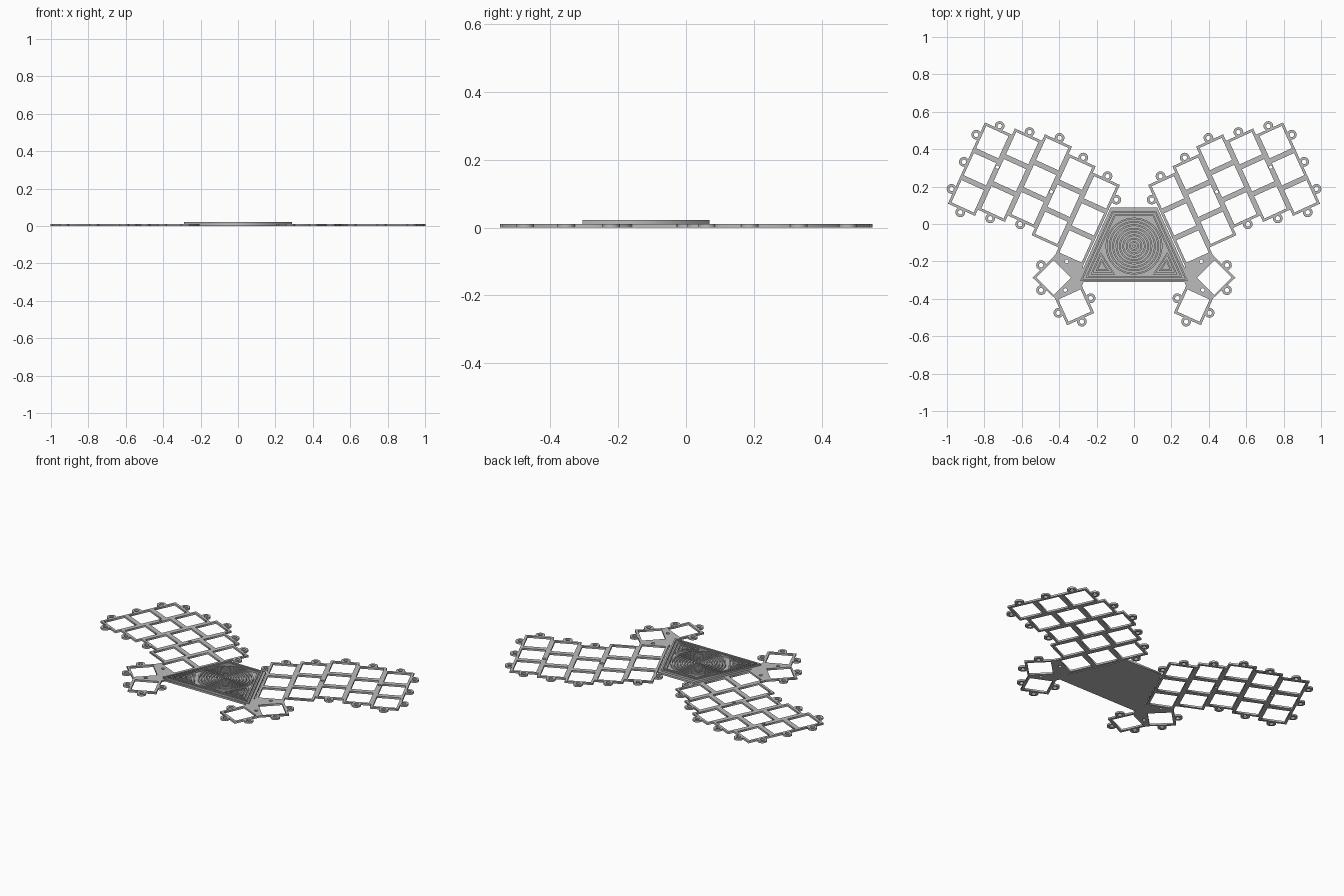
import bpy
from math import cos, sin, pi, radians
from mathutils import Vector, Matrix

if "Cube" in bpy.data.objects:
    bpy.data.objects.remove(bpy.data.objects["Cube"])

grey = bpy.data.materials.new("plain grey")
grey.use_nodes = True
grey.diffuse_color = (0.5, 0.5, 0.5, 1)
grey.node_tree.nodes["Principled BSDF"].inputs["Base Color"].default_value = (0.5, 0.5, 0.5, 1)

THICK = 0.011      # plate thickness, also the height of the ridges
CELL = 0.159       # one key cell
HOLE = 0.131       # square opening in a cell
TILT = radians(24.5)


def circle(c, r, n=24):
    return [Vector((c[0] + r * cos(2 * pi * i / n), c[1] + r * sin(2 * pi * i / n))) for i in range(n)]


def square(c, size, angle):
    rot = Matrix.Rotation(angle, 2)
    h = size / 2
    return [Vector(c) + rot @ Vector(p) for p in ((-h, -h), (h, -h), (h, h), (-h, h))]


def plate(name, loops, z=0.0, mirror=True):
    """Extruded flat shape; nested loops become holes."""
    cu = bpy.data.curves.new(name, 'CURVE')
    cu.dimensions = '2D'
    cu.fill_mode = 'BOTH'
    cu.extrude = THICK / 2
    for loop in loops:
        sp = cu.splines.new('POLY')
        sp.points.add(len(loop) - 1)
        for pt, p in zip(sp.points, loop):
            pt.co = (p[0], p[1], 0, 1)
        sp.use_cyclic_u = True
    tmp = bpy.data.objects.new(name + "_outline", cu)
    bpy.context.collection.objects.link(tmp)
    bpy.context.view_layer.update()
    me = bpy.data.meshes.new_from_object(tmp.evaluated_get(bpy.context.evaluated_depsgraph_get()))
    bpy.data.objects.remove(tmp)
    me.name = name
    me.materials.clear()
    me.materials.append(grey)
    ob = bpy.data.objects.new(name, me)
    bpy.context.collection.objects.link(ob)
    ob.location.z = z + THICK / 2
    if mirror:
        ob.modifiers.new("mirror", 'MIRROR')
    return ob


def tabs(name, centres):
    for i, c in enumerate(centres):
        plate(f"{name}_{i + 1}", [circle(c, 0.026), circle(c, 0.012)])


# Finger grid: u runs inward across columns, v runs down a column
ORIGIN = Vector((0.797, 0.543))
U = Vector((-cos(TILT), -sin(TILT)))
V = Vector((sin(TILT), -cos(TILT)))
STAGGER = [0, -0.037, -0.075, -0.032, 0.005]


def grid(u, v):
    return ORIGIN + U * u + V * v


top, bottom, holes, rim = [], [], [], []
OUT = 0.015
for i, s in enumerate(STAGGER):
    u0, u1, mid = i * CELL, (i + 1) * CELL, (i + 0.5) * CELL
    top += [grid(u0, s), grid(u1, s)]
    bottom += [grid(u0, s + 3 * CELL), grid(u1, s + 3 * CELL)]
    holes += [square(grid(mid, s + (r + 0.5) * CELL), HOLE, TILT) for r in range(3)]
    rim.append(grid(mid, s - OUT))
    if i < 3:
        rim.append(grid(mid, s + 3 * CELL + OUT))
rim += [grid(-OUT, (r + 0.5) * CELL) for r in range(3)]
rim.append(grid(5 * CELL + OUT, STAGGER[4] + CELL / 2))
screws = [circle(grid(k * CELL, 0.19), 0.009, 12) for k in (1, 3)]
plate("finger_key_grid", [top + bottom[::-1]] + holes + screws)
tabs("finger_tab", rim)

# Thumb cluster: two turned cells and the web joining them to the body
A, B = Vector((0.43, -0.287)), Vector((0.318, -0.436))
sq_a, sq_b = square(A, CELL, pi / 4), square(B, CELL, -TILT)
web = [bottom[-1], bottom[-2], sq_a[2], sq_a[1], sq_b[2],
       sq_b[1], sq_b[0], sq_b[3], Vector((0.27, -0.31))]
plate("thumb_key_plate", [web, square(A, HOLE, pi / 4), square(B, HOLE, -TILT),
                          circle((0.36, -0.2), 0.01, 12), circle((0.368, -0.353), 0.01, 12)])
reach = CELL / 2 + OUT
spots = [A + reach * Vector((cos(a), sin(a))) for a in (pi / 4, -pi / 4)]
spots += [B + reach * Vector((cos(a - TILT), sin(a - TILT))) for a in (0, -pi / 2, pi)]
tabs("thumb_tab", spots)

# Centre body
plate("centre_base", [[(-0.305, -0.31), (0.305, -0.31), (0.125, 0.087), (-0.125, 0.087)]], mirror=False)


def trapezoid(d):
    """Raised outline moved inward by d."""
    lo, hi = -0.305 + d, 0.07 - d
    half = lambda y: 0.288 - (y + 0.305) * sin(TILT) / cos(TILT) - d / cos(TILT)
    return [Vector(p) for p in ((-half(lo), lo), (half(lo), lo), (half(hi), hi), (-half(hi), hi))]


# Raised ridges: border outlines, concentric rings and nested corner triangles
STEP = 0.009
for k in range(2):
    plate(f"border_ridge_{k + 1}", [trapezoid(2 * k * STEP), trapezoid((2 * k + 1) * STEP)], THICK, False)
for k in range(9):
    r = 0.152 - 2 * k * STEP
    loops = [circle((0, -0.118), r, 64)]
    if r > STEP:
        loops.append(circle((0, -0.118), r - STEP, 64))
    plate(f"ring_ridge_{k + 1}", loops, THICK, False)
corner = trapezoid(4 * STEP)[1]
tri = [corner, corner + Vector((-0.13, 0)), corner - V * 0.13]
mid = sum(tri, Vector((0, 0))) / 3
nest = [[mid + (p - mid) * s for p in tri] for s in (1, 0.78, 0.56, 0.34)]
plate("corner_ridge_outer", nest[:2], THICK)
plate("corner_ridge_inner", nest[2:], THICK)
